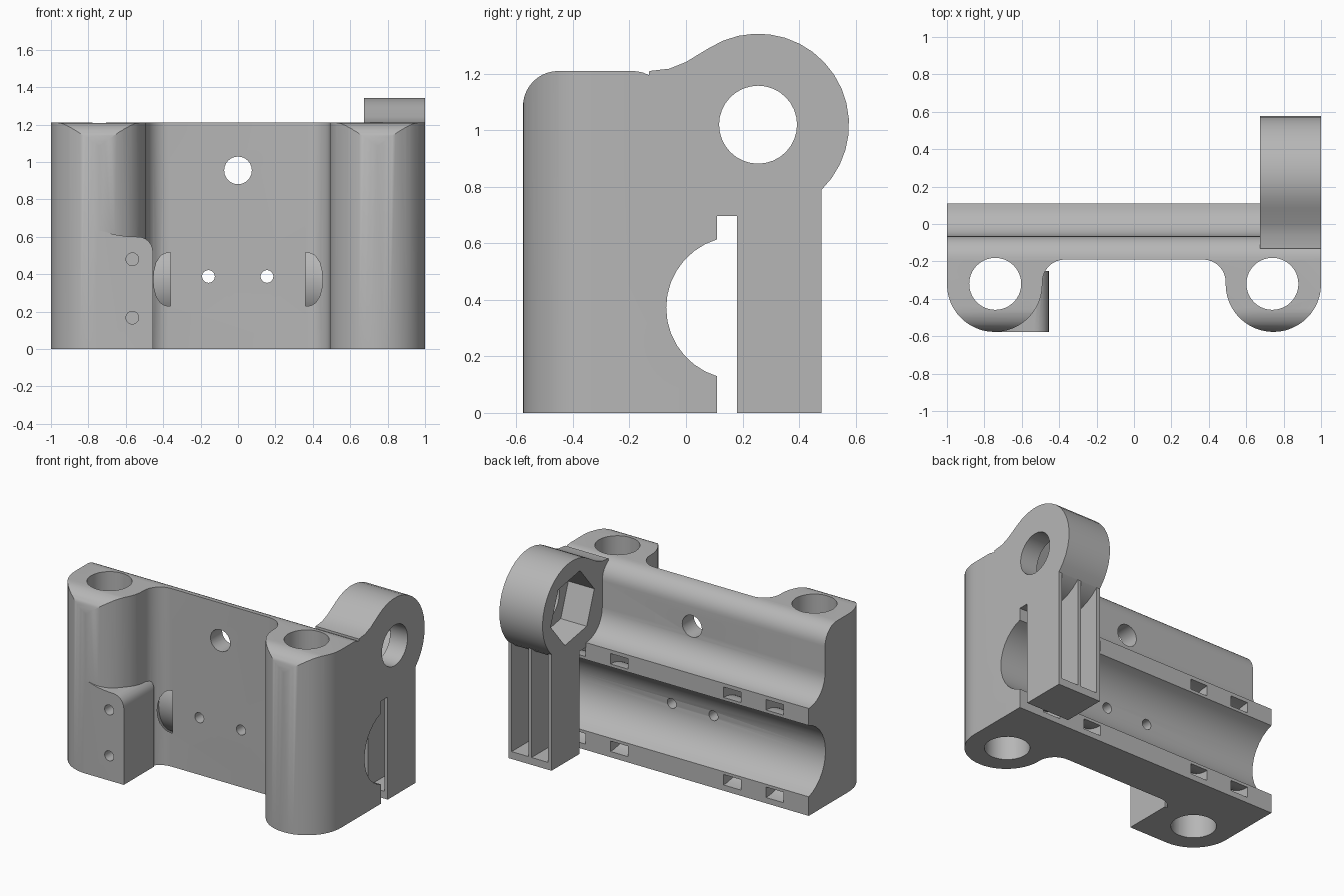
import bpy, bmesh
from math import sin, cos, radians, acos, degrees

if "Cube" in bpy.data.objects:
    bpy.data.objects.remove(bpy.data.objects["Cube"])

mat = bpy.data.materials.new("grey plastic")
mat.diffuse_color = (0.47, 0.47, 0.47, 1)
mat.use_nodes = True
mat.node_tree.nodes["Principled BSDF"].inputs["Base Color"].default_value = mat.diffuse_color


def arc(cx, cy, r, a0, a1, n=10):
    """Points on an arc, angles in degrees."""
    return [(cx + r * cos(radians(a0 + (a1 - a0) * i / n)),
             cy + r * sin(radians(a0 + (a1 - a0) * i / n))) for i in range(n + 1)]


def prism(name, pts, axis, lo, hi):
    """Extrude a 2D outline along an axis: x uses (y,z), y uses (x,z), z uses (x,y)."""
    place = {'x': lambda p, d: (d, p[0], p[1]),
             'y': lambda p, d: (p[0], d, p[1]),
             'z': lambda p, d: (p[0], p[1], d)}[axis]
    bm = bmesh.new()
    a = [bm.verts.new(place(p, lo)) for p in pts]
    b = [bm.verts.new(place(p, hi)) for p in pts]
    bm.faces.new(a)
    bm.faces.new(b)
    for i in range(len(pts)):
        j = (i + 1) % len(pts)
        bm.faces.new((a[i], a[j], b[j], b[i]))
    bmesh.ops.recalc_face_normals(bm, faces=bm.faces)
    me = bpy.data.meshes.new(name)
    bm.to_mesh(me)
    bm.free()
    me.materials.append(mat)
    ob = bpy.data.objects.new(name, me)
    bpy.context.collection.objects.link(ob)
    return ob


def cyl(name, axis, cx, cy, r, lo, hi, n=32, start=0):
    return prism(name, arc(cx, cy, r, start, start + 360, n)[:-1], axis, lo, hi)


def rect(x0, y0, x1, y1):
    return [(x0, y0), (x1, y0), (x1, y1), (x0, y1)]


def combine(target, tool, op):
    m = target.modifiers.new(op, 'BOOLEAN')
    m.operation, m.solver, m.object = op, 'EXACT', tool
    bpy.context.view_layer.objects.active = target
    bpy.ops.object.modifier_apply(modifier=m.name)
    bpy.data.objects.remove(tool, do_unlink=True)


BX, BY, BR = 0.745, -0.322, 0.255      # rod bosses
RY, RZ, RR = 0.255, 1.02, 0.322        # pivot ring

# Plan outline: plate with two round bosses and inner fillets
half = ([(1, 0.11)] + arc(BX, BY, BR, 0, -180, 24)
        + arc(0.37, -0.31, 0.12, 0, 90, 8))
half[-1] = (0.37, -0.19)
plan = half + [(-x, y) for x, y in reversed(half)]
body = prism("bracket_body", plan, 'z', 0, 1.21)

# Side outline: rounded top, stepped back, rod groove
ga = degrees(acos(0.073 / 0.253))
side = ([(-0.7, 0), (-0.577, 0)] + arc(-0.452, 1.085, 0.125, 180, 90)
        + arc(-0.19, 1.085, 0.125, 90, 0)
        + arc(0.11, 0.905, 0.175, 180, 270)
        + arc(0.183, 0.372, 0.253, 180 - ga, 180 + ga, 14) + [(0.11, 0)])
combine(body, prism("side_profile", side[1:], 'x', -1.1, 1.1), 'INTERSECT')

# Square block beside the left boss
block = ([(-0.745, 0), (-0.455, 0)] + arc(-0.535, 0.52, 0.08, 0, 90, 6)
         + [(-0.6, 0.603), (-0.66, 0.612), (-0.73, 0.632), (-0.745, 0.632)])
combine(body, prism("switch_block", block, 'y', -0.577, -0.25), 'UNION')

# Pivot arm with ring end
arm = ([(-0.15, 0.66), (0.11, 0.66), (0.11, 0.697), (0.2, 0.697)]
       + arc(RY, RZ, RR, -95, 122, 22)
       + [(0.0, 1.242), (-0.06, 1.218), (-0.13, 1.21)])
combine(body, prism("pivot_arm", arm, 'x', 0.675, 1), 'UNION')

# Support column under the ring, hollowed into three thin fins
column = prism("fin_column", rect(0.18, 0, 0.48, 0.8), 'x', 0.675, 1)
for x0 in (0.70, 0.85):
    combine(column, prism("fin_gap", rect(0.1, 0.05, 0.6, 0.9), 'x', x0, x0 + 0.125), 'DIFFERENCE')
combine(body, column, 'UNION')

# Pivot hole and hexagonal nut pocket
combine(body, cyl("pivot_hole", 'x', RY, RZ, 0.138, 0.5, 1.2), 'DIFFERENCE')
combine(body, cyl("nut_pocket", 'x', RY, RZ, 0.238, 0.6, 0.87, 6, 50), 'DIFFERENCE')

# Curved strap channels round the groove
for s in (-1, 1):
    for x0, x1 in ((0.36, 0.49), (0.68, 0.81)):
        ring = arc(0.11, 0.372, 0.333, 90, 270, 24) + arc(0.11, 0.372, 0.262, 270, 90, 24)
        ring = [(0.13, 0.705)] + ring[:25] + [(0.13, 0.039), (0.13, 0.11)] + ring[25:] + [(0.13, 0.634)]
        lo, hi = sorted((s * x0, s * x1))
        combine(body, prism("strap_channel", ring, 'x', lo, hi), 'DIFFERENCE')

# Vertical rod holes
for x in (-0.742, 0.74):
    combine(body, cyl("rod_hole", 'z', x, -0.32, 0.139, -0.1, 1.3, 40), 'DIFFERENCE')

# Screw holes through the plate, and blind holes in the block
for x, z, r, y1 in ((0, 0.955, 0.074, 0.15), (-0.158, 0.388, 0.034, 0.15),
                    (0.155, 0.388, 0.034, 0.15), (-0.565, 0.48, 0.034, -0.3),
                    (-0.565, 0.168, 0.034, -0.3)):
    combine(body, cyl("screw_hole", 'y', x, z, r, -0.7, y1, 24), 'DIFFERENCE')

# Smooth curved walls, crisp edges
bpy.ops.object.select_all(action='DESELECT')
body.select_set(True)
bpy.context.view_layer.objects.active = body
bpy.ops.object.shade_smooth_by_angle(angle=radians(30))
